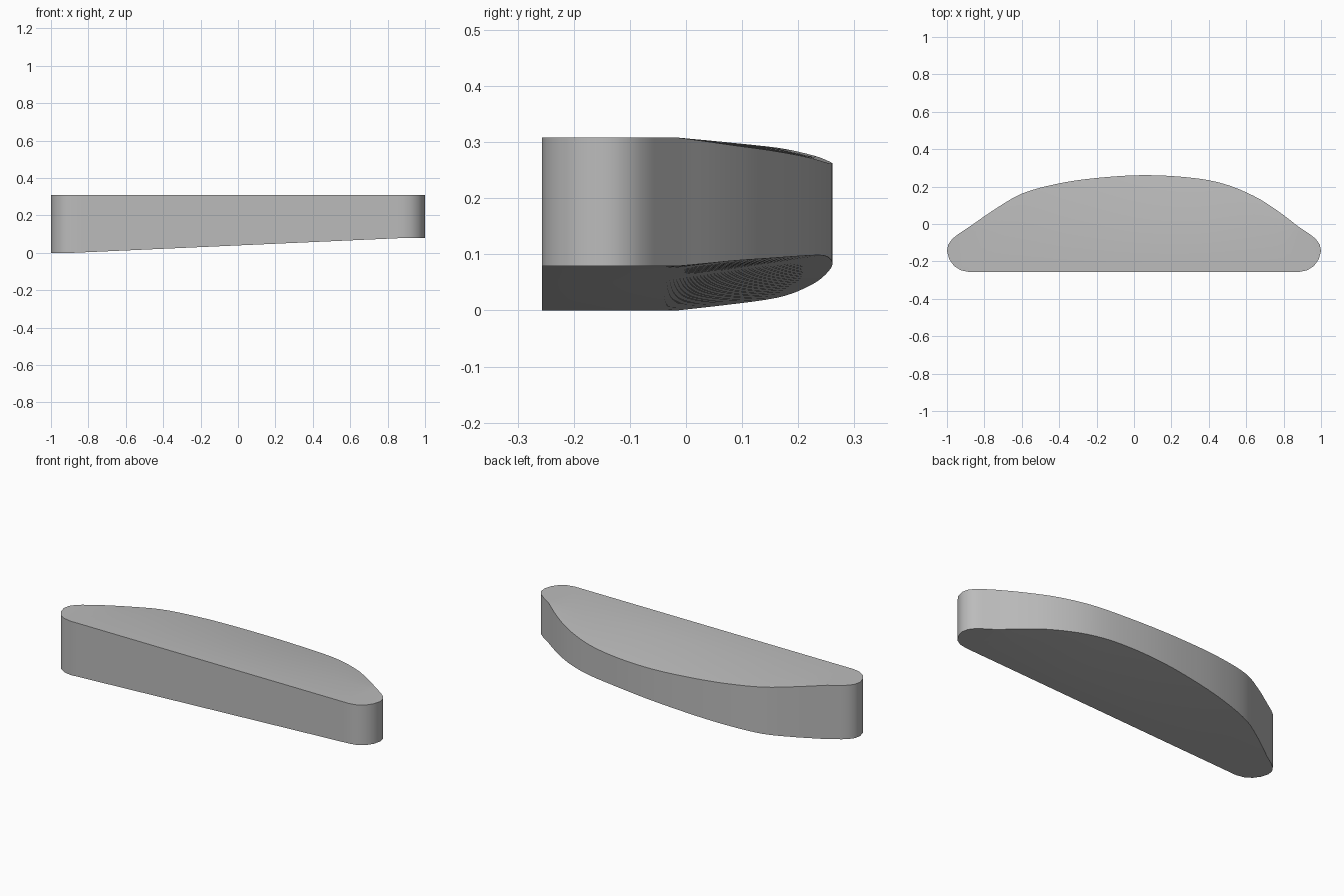
import bpy, bmesh, math

cube = bpy.data.objects.get("Cube")
if cube:
    bpy.data.objects.remove(cube, do_unlink=True)

END = 0.88        # x where the rounded ends begin
FRONT = -0.257
CREASE = -0.04    # where the flat top starts to slope down
TOP = 0.308

# x and y along the curved back edge
BACK = [(-0.88, -0.015), (-0.75, 0.075), (-0.6, 0.162), (-0.4, 0.217), (-0.2, 0.246),
        (0.05, 0.261), (0.3, 0.248), (0.48, 0.215), (0.65, 0.145), (0.78, 0.062), (0.88, -0.015)]
# x and lowering of the top back edge, then raising of the bottom one
DROOP = [(-0.88, 0), (-0.6, 0.018), (-0.3, 0.034), (0.05, 0.046), (0.35, 0.042), (0.7, 0.018), (0.88, 0)]
RAISE = [(-0.88, 0), (-0.6, 0.01), (-0.3, 0.026), (0.05, 0.041), (0.35, 0.043), (0.7, 0.02), (0.88, 0)]
# outer half of each rounded end, front to back
TIP = [(0.88, FRONT), (0.925, -0.248), (0.962, -0.225), (0.988, -0.188), (1.0, -0.145),
       (0.993, -0.11), (0.972, -0.08), (0.945, -0.058), (0.88, -0.015)]


def smooth_value(table, x):
    """Cubic interpolation through a table of points."""
    n = len(table)
    slope = lambda a, b: (table[b][1] - table[a][1]) / (table[b][0] - table[a][0])
    i = max(k for k in range(n - 1) if table[k][0] <= x + 1e-6)
    (x0, y0), (x1, y1) = table[i], table[i + 1]
    m0 = slope(max(i - 1, 0), i + 1)
    m1 = slope(i, min(i + 2, n - 1))
    h = x1 - x0
    t = (x - x0) / h
    return ((2*t**3 - 3*t*t + 1) * y0 + (t**3 - 2*t*t + t) * h * m0
            + (3*t*t - 2*t**3) * y1 + (t**3 - t*t) * h * m1)


def floor_z(x):
    return 0.079 * min(max((x + END) / (2 * END), 0), 1)


bm = bmesh.new()
COLS = 44
columns = []
for i in range(COLS + 1):
    x = -END + 2 * END * i / COLS
    yb = smooth_value(BACK, x)
    low = floor_z(x)
    yc = min(CREASE, yb - 0.01)
    pts = [(x, FRONT, TOP), (x, yc, TOP), (x, yb, TOP - smooth_value(DROOP, x)),
           (x, yb, low + smooth_value(RAISE, x)), (x, yc, low), (x, FRONT, low)]
    columns.append([bm.verts.new(p) for p in pts])

# top, back, underside and front skins between neighbouring columns
for a, b in zip(columns, columns[1:]):
    for k in range(6):
        j = (k + 1) % 6
        bm.faces.new((a[k], a[j], b[j], b[k]))

# rounded ends
for side, col in ((-1, columns[0]), (1, columns[-1])):
    mid = TIP[1:-1]
    up = [col[0]] + [bm.verts.new((side * x, y, TOP)) for x, y in mid] + [col[2]]
    down = [col[5]] + [bm.verts.new((side * x, y, floor_z(side))) for x, y in mid] + [col[3]]
    for k in range(len(up) - 1):
        bm.faces.new((up[k], up[k + 1], down[k + 1], down[k]))
    bm.faces.new(up + [col[1]])
    bm.faces.new(down + [col[4]])

bmesh.ops.recalc_face_normals(bm, faces=bm.faces)
mesh = bpy.data.meshes.new("wedge_body")
bm.to_mesh(mesh)
bm.free()
body = bpy.data.objects.new("wedge_body", mesh)
bpy.context.collection.objects.link(body)

# plain grey
grey = bpy.data.materials.new("plain_grey")
grey.use_nodes = True
colour = (0.5, 0.5, 0.5, 1)
grey.diffuse_color = colour
grey.node_tree.nodes["Principled BSDF"].inputs["Base Color"].default_value = colour
mesh.materials.append(grey)

bpy.context.view_layer.objects.active = body
body.select_set(True)
bpy.ops.object.shade_smooth_by_angle(angle=math.radians(30))
